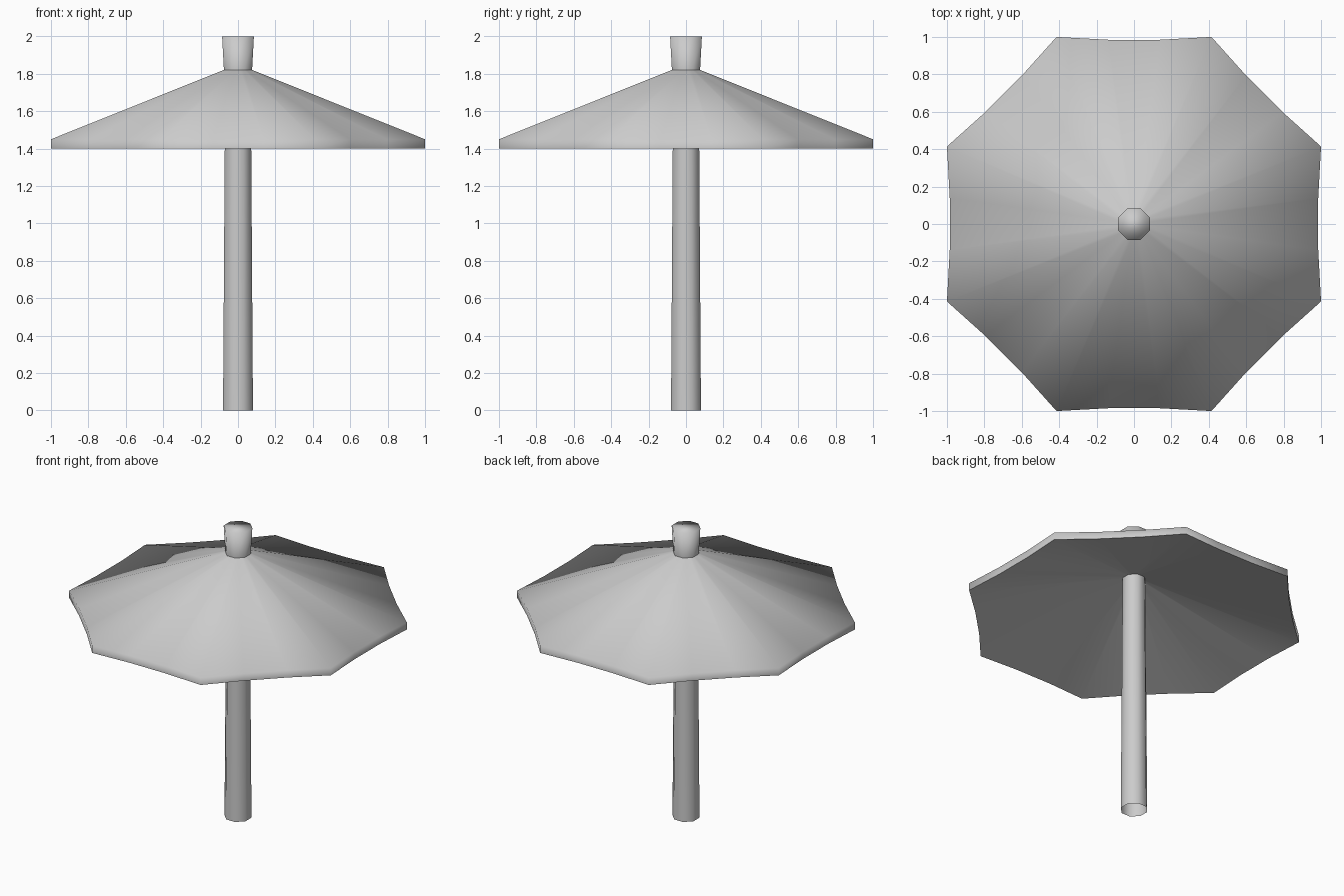
import bpy, bmesh, math
from mathutils import Vector

cube = bpy.data.objects.get("Cube")
if cube:
    bpy.data.objects.remove(cube)

SIDES = 8
grey = bpy.data.materials.new("light_grey")
grey.use_nodes = True
colour = (0.6, 0.6, 0.6, 1)
grey.diffuse_color = colour
grey.node_tree.nodes["Principled BSDF"].inputs["Base Color"].default_value = colour


def outline(apothem, sag=0.0):
    """Octagon with each side split in three; the inner points sag inward."""
    radius = apothem / math.cos(math.pi / SIDES)
    corners = [Vector((math.cos(a), math.sin(a), 0)) * radius
               for a in [(i + 0.5) * math.tau / SIDES for i in range(SIDES)]]
    points = []
    for i, a in enumerate(corners):
        b = corners[(i + 1) % SIDES]
        inward = -(a + b).normalized() * sag
        points += [a, a.lerp(b, 1 / 3) + inward, a.lerp(b, 2 / 3) + inward]
    return points


def loft(name, sections, split=True, cap_top=False, smooth=180):
    """Skin a stack of (apothem, height, sag) outlines."""
    step = 1 if split else 3
    bm = bmesh.new()
    rings = [[bm.verts.new((p.x, p.y, z)) for p in outline(r, sag)[::step]]
             for r, z, sag in sections]
    for low, high in zip(rings, rings[1:]):
        for i in range(len(low)):
            j = (i + 1) % len(low)
            bm.faces.new((low[i], low[j], high[j], high[i]))
    if cap_top:
        bm.faces.new(rings[-1])
    mesh = bpy.data.meshes.new(name)
    bm.to_mesh(mesh)
    bm.free()
    mesh.materials.append(grey)
    obj = bpy.data.objects.new(name, mesh)
    bpy.context.collection.objects.link(obj)
    bpy.ops.object.select_all(action="DESELECT")
    obj.select_set(True)
    bpy.context.view_layer.objects.active = obj
    bpy.ops.object.shade_smooth_by_angle(angle=math.radians(smooth))
    return obj


# Tapered tube, open at the foot
loft("pole", [(0.08, 0, 0), (0.068, 1.82, 0)], split=False)

# Canopy shell: underside, rim band, then sloping top
loft("canopy", [(0.05, 1.67, 0), (1, 1.4, 0.015),
                (1, 1.45, 0.015), (0.07, 1.823, 0)], smooth=80)

# Flared finial on top
loft("top_cap", [(0.075, 1.815, 0), (0.085, 2, 0)], split=False, cap_top=True)
